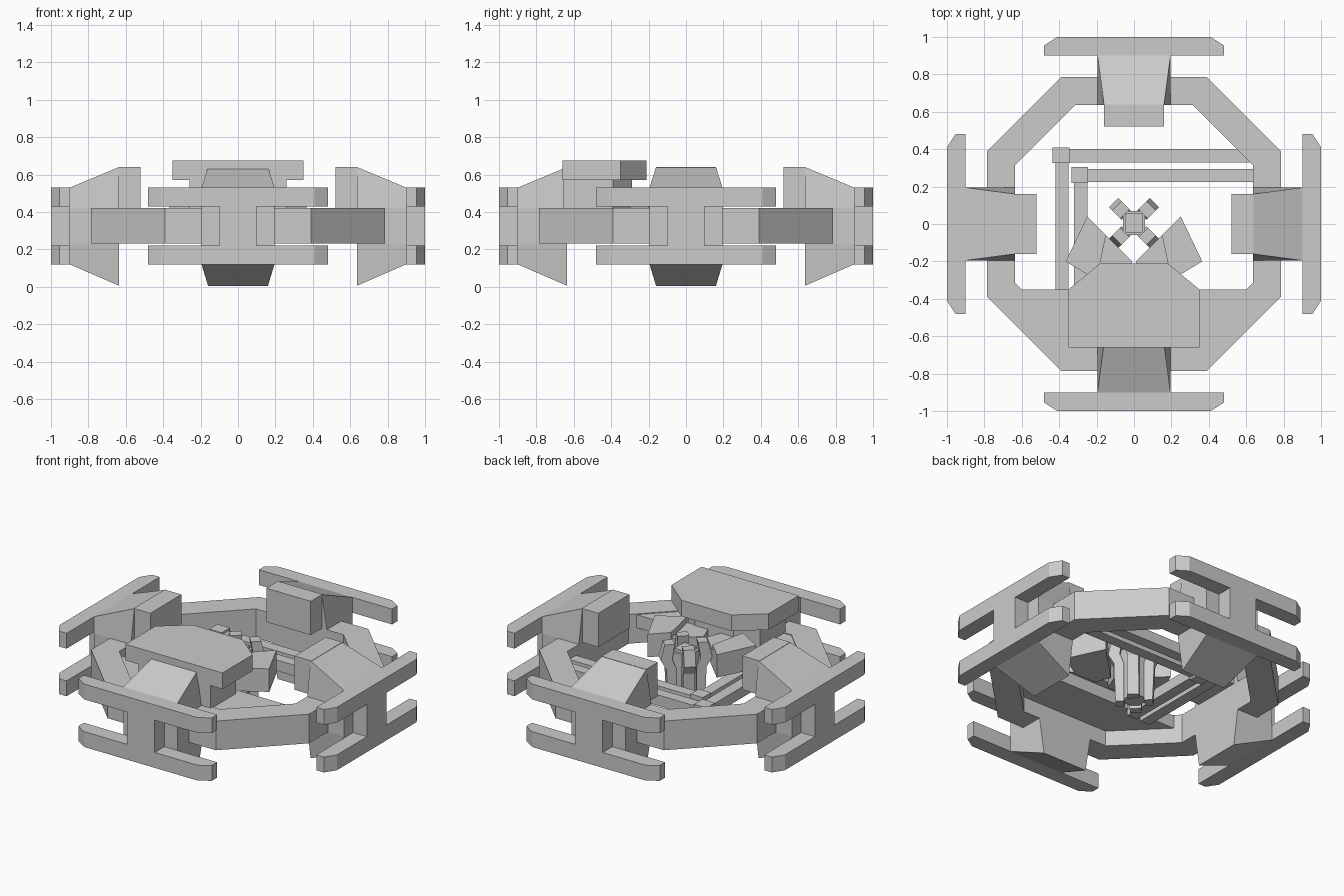
import bpy, bmesh
from math import radians, cos, sin
from mathutils import Matrix, Vector

if "Cube" in bpy.data.objects:
    bpy.data.objects.remove(bpy.data.objects["Cube"])


def finish(name, bm, mat=None):
    bmesh.ops.recalc_face_normals(bm, faces=bm.faces)
    me = bpy.data.meshes.new(name)
    bm.to_mesh(me)
    bm.free()
    ob = bpy.data.objects.new(name, me)
    bpy.context.collection.objects.link(ob)
    if mat:
        me.transform(mat)
    return ob


def prism(name, outline, z0, z1, mat=None):
    bm = bmesh.new()
    f = bm.faces.new([bm.verts.new((x, y, z0)) for x, y in outline])
    r = bmesh.ops.extrude_face_region(bm, geom=[f])
    vs = [g for g in r["geom"] if isinstance(g, bmesh.types.BMVert)]
    bmesh.ops.translate(bm, verts=vs, vec=(0, 0, z1 - z0))
    return finish(name, bm, mat)


def box(name, x0, x1, y0, y1, z0, z1, mat=None):
    return prism(name, [(x0, y0), (x1, y0), (x1, y1), (x0, y1)], z0, z1, mat)


def loft(name, sections, mat=None):
    bm = bmesh.new()
    rings = [[bm.verts.new(p) for p in s] for s in sections]
    n = len(rings[0])
    for a, b in zip(rings, rings[1:]):
        for i in range(n):
            j = (i + 1) % n
            bm.faces.new((a[i], a[j], b[j], b[i]))
    bm.faces.new(rings[0])
    bm.faces.new(rings[-1])
    return finish(name, bm, mat)


def octagon(a, b):
    return [(b, a), (-b, a), (-a, b), (-a, -b), (-b, -a), (b, -a), (a, -b), (a, b)]


# octagonal ring frame
bm = bmesh.new()
loops = [[bm.verts.new((x, y, z)) for x, y in octagon(a, b)]
         for a, b, z in ((.785, .39, .23), (.785, .39, .42), (.635, .315, .42), (.635, .315, .23))]
for k in range(4):
    A, B = loops[k], loops[(k + 1) % 4]
    for i in range(8):
        j = (i + 1) % 8
        bm.faces.new((A[i], A[j], B[j], B[i]))
finish("ring_frame", bm)


def arm_section(y, w_top, w_mid, z_top, z_up, z_low, z_bot):
    return [(-w_top, y, z_top), (w_top, y, z_top), (w_mid, y, z_up), (w_mid, y, z_low),
            (w_top, y, z_bot), (-w_top, y, z_bot), (-w_mid, y, z_low), (-w_mid, y, z_up)]


# four docking arms, each ending in an H-shaped bumper
bar = [(-.41, 1), (-.48, .955), (-.48, .9), (.48, .9), (.48, .955), (.41, 1)]
for k in range(4):
    R = Matrix.Rotation(radians(90 * k), 4, 'Z')
    loft("arm_body", [arm_section(.9, .195, .196, .53, .42, .23, .12),
                      arm_section(.635, .16, .195, .64, .42, .23, .005)], R)
    box("arm_head", -.16, .16, .52, .64, .42, .64, R)
    for z in (.12, .43):
        prism("bumper_bar", bar, z, z + .1, R)
    box("bumper_web", -.1, .1, .9, 1, .215, .435, R)

# front deck inside the ring
prism("deck", [(-.64, -.32), (-.6, -.35), (.6, -.35), (.64, -.32), (.7, -.36),
               (.36, -.7), (-.36, -.7), (-.7, -.36)], .33, .415)


# cabin with overhanging roof
def cabin(w, y0, ym, y1, wi):
    return [(-w, y0), (w, y0), (w, ym), (wi, y1), (-wi, y1), (-w, ym)]


prism("cabin_roof", cabin(.35, -.66, -.35, -.21, .18), .57, .675)
prism("cabin_base", cabin(.26, -.655, -.39, -.29, .14), .41, .57)

# two right-angled rails with corner joints
for x, y, x1 in ((-.385, .365, .64), (-.285, .26, .64)):
    box("rail_side", x - .036, x + .036, -.36, y, .29, .36)
    box("rail_cross", x, x1, y - .035, y + .035, .29, .36)
    box("rail_joint", x - .05, x + .04, y - .04, y + .045, .275, .375)

# splayed side pads reaching from the cabin toward the centre
for s in (-1, 1):
    for name, pts in (("pad_outer", [(.25, .04), (.365, -.2), (.2, -.3), (.15, -.06)]),
                      ("pad_inner", [(.15, -.06), (.2, -.3), (.05, -.3), (.01, -.2)])):
        top = .53 if name == "pad_outer" else .49
        prism(name, [(s * x, y) for x, y in pts], .38, top)

# central core with four diagonal fingers
box("core", -.06, .06, -.06, .07, .14, .48)
box("core_cap", -.045, .045, -.045, .055, .48, .5)
for k in range(4):
    R = Matrix.Translation((0, .005, 0)) @ Matrix.Rotation(radians(45 + 90 * k), 4, 'Z')
    sec = lambda z, r0, r1: [(r0, -.035, z), (r1, -.035, z), (r1, .035, z), (r0, .035, z)]
    loft("finger", [sec(.12, .06, .11), sec(.38, .06, .12), sec(.44, .085, .155),
                    sec(.54, .07, .13)], R)
